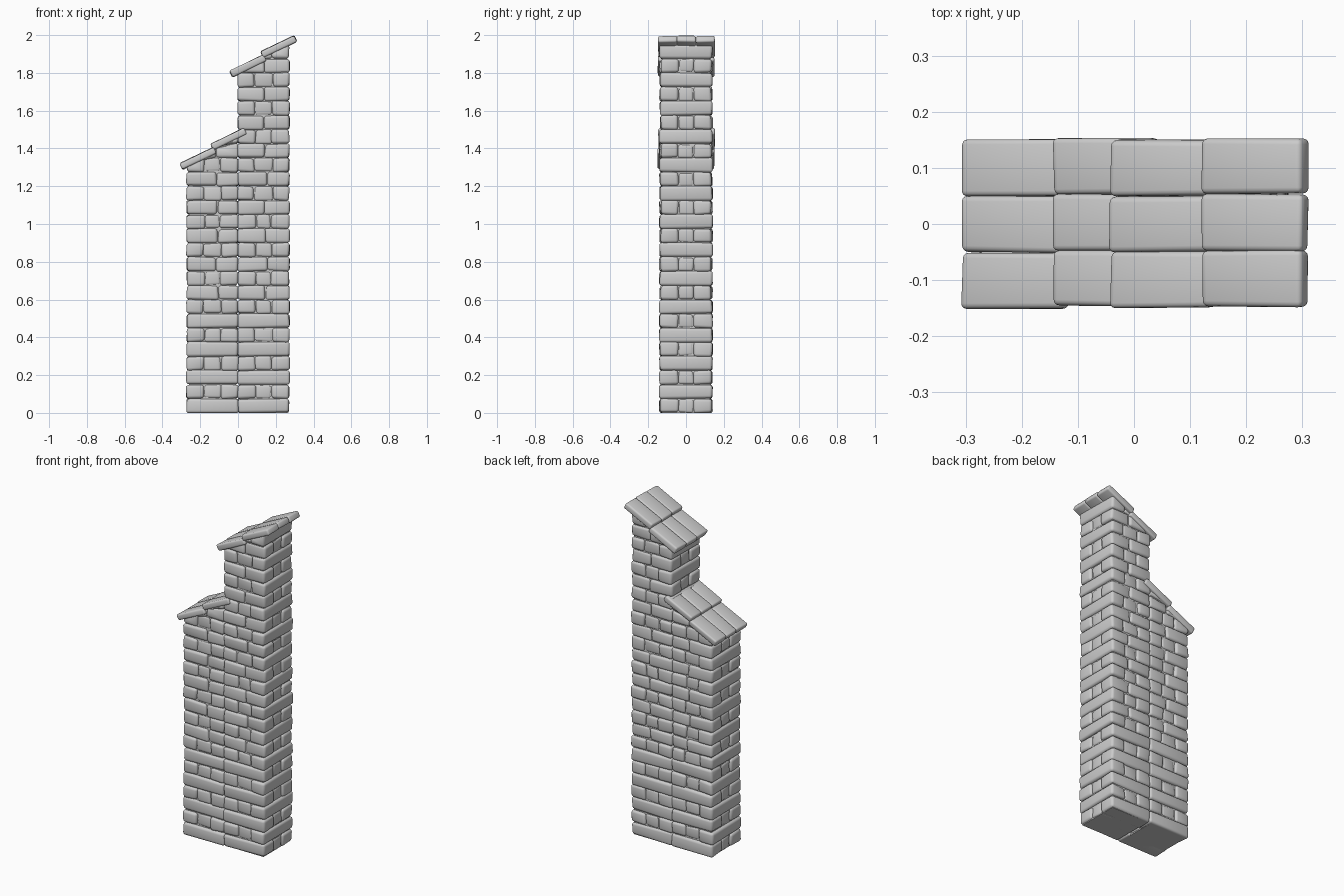
import bpy, bmesh, random
from math import radians
from mathutils import Matrix, Vector

if "Cube" in bpy.data.objects:
    bpy.data.objects.remove(bpy.data.objects["Cube"])

random.seed(7)
H = 0.075          # course height
HY = 0.14          # half depth of the pillar
ANGLE = radians(26)


def add_block(bm, lo, hi, bevel=0.015, jitter=0.004, limit=None, matrix=None):
    """Worn rounded stone between two corners, optionally cut under a roof line."""
    tmp = bmesh.new()
    bmesh.ops.create_cube(tmp, size=1)
    lo, hi = Vector(lo), Vector(hi)
    mid, size = (lo + hi) / 2, hi - lo
    for v in tmp.verts:
        v.co = Vector([mid[i] + v.co[i] * size[i] + random.uniform(-jitter, jitter) for i in range(3)])
    if bevel:
        bmesh.ops.bevel(tmp, geom=tmp.edges[:], offset=min(bevel, min(size) * 0.4),
                        segments=3, profile=0.5, affect='EDGES')
    if matrix:
        tmp.transform(matrix)
    for v in tmp.verts:
        if limit:
            v.co.z = min(v.co.z, limit(v.co.x))
        v.co.z = max(v.co.z, 0)
    for f in tmp.faces:
        f.smooth = bevel > 0
    me = bpy.data.meshes.new("tmp")
    tmp.to_mesh(me)
    tmp.free()
    bm.from_mesh(me)
    bpy.data.meshes.remove(me)


def finish(bm, name):
    me = bpy.data.meshes.new(name)
    bm.to_mesh(me)
    bm.free()
    ob = bpy.data.objects.new(name, me)
    bpy.context.collection.objects.link(ob)


def column(name, x0, x1, roof_x, roof_z, flip):
    """Square brick column whose courses alternate direction."""
    limit = lambda x: roof_z + 0.012 + 0.53 * (x - roof_x)
    bm = bmesh.new()

    def brick(xa, xb, ya, yb, z):
        if limit(xb) - z > 0.015:
            add_block(bm, (xa, ya, z), (xb, yb, z + H), limit=limit)

    # mortar core
    add_block(bm, (x0 + .013, -HY + .013, 0), (x1 - .013, HY - .013, 2), 0, 0, limit)
    for row in range(26):
        z = row * H
        if row % 2 == 0:
            # bricks along x on front and back, short fillers at the ends
            for s in (-1, 1):
                ya, yb = sorted((s * HY, s * 0.04))
                if row < 8:
                    brick(x0, x1, ya, yb, z)
                else:
                    cut = x0 + (0.16 if not flip else 0.15) + random.uniform(-.01, .01)
                    inner = sorted((s * (HY - .005), s * 0.04))
                    brick(x0, cut, ya, yb, z)
                    brick(cut, x1, *inner, z)
            brick(x0 + .007, x0 + .1, -.042, .042, z)
            brick(x1 - .1, x1 - .007, -.042, .042, z)
        else:
            # bricks along y on both sides, short fillers front and back
            w = 0.093 + random.uniform(-.006, .006)
            brick(x0, x0 + w, -HY, HY, z)
            brick(x1 - w, x1, -HY, HY, z)
            for s in (-1, 1):
                ya, yb = sorted((s * (HY - .007), s * 0.04))
                brick(x0 + w - .002, x1 - w + .002, ya, yb, z)
    finish(bm, name)


def roof(name, px, pz):
    """Two overlapping rows of three sloping slabs; (px, pz) is the lower top edge."""
    bm = bmesh.new()
    for i, (dx, dz) in enumerate(((0, 0), (0.163, 0.102))):
        m = Matrix.Translation((px + dx, 0.003 * i, pz + dz)) @ Matrix.Rotation(-ANGLE, 4, 'Y')
        for k in range(3):
            y = -0.15 + 0.1 * k
            add_block(bm, (0, y, -0.037), (0.2, y + 0.1, 0), 0.01, 0.0025, matrix=m)
    finish(bm, name)


# stepped pillar: short left column and tall right column
column("short_column", -0.272, 0.002, -0.295, 1.29, False)
column("tall_column", -0.002, 0.272, -0.03, 1.78, True)

# sloping slab caps
roof("lower_cap", -0.31, 1.32)
roof("upper_cap", -0.045, 1.81)
